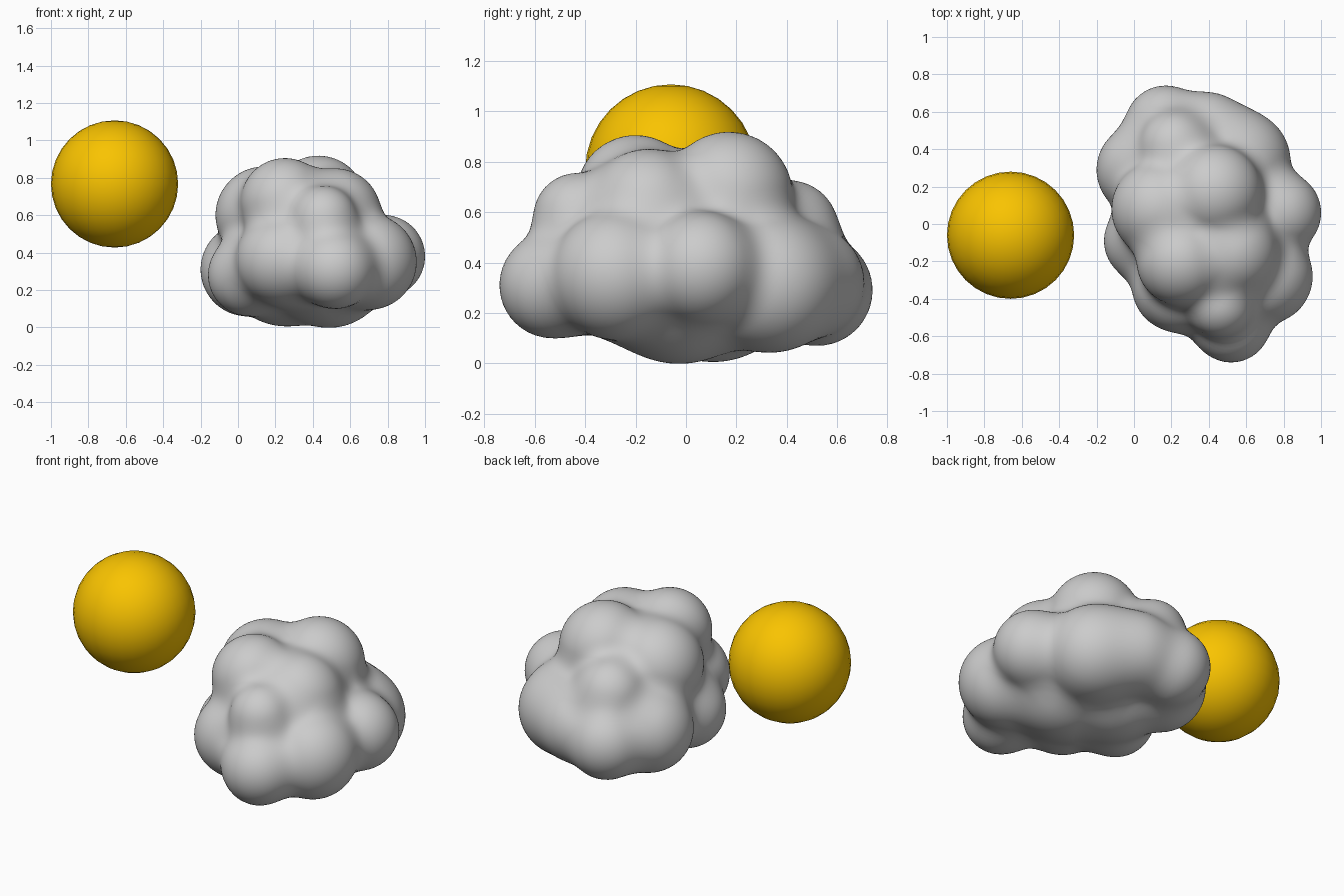
import bpy, bmesh
from mathutils import Vector

if "Cube" in bpy.data.objects:
    bpy.data.objects.remove(bpy.data.objects["Cube"])

# Sun
bpy.ops.mesh.primitive_uv_sphere_add(segments=32, ring_count=16, radius=0.34, location=(-0.66, -0.06, 0.767))
sun = bpy.context.object
sun.name = "sun"
bpy.ops.object.shade_smooth()
mat = bpy.data.materials.new("sun_yellow")
mat.diffuse_color = (0.95, 0.55, 0.0, 1)
mat.use_nodes = True
mat.node_tree.nodes["Principled BSDF"].inputs["Base Color"].default_value = mat.diffuse_color
sun.data.materials.append(mat)

# Cloud puffs: x, y, z, radius
puffs = [(Vector(p[:3]), p[3]) for p in [
    (0.17, 0.52, 0.29, 0.22), (0.40, 0.48, 0.32, 0.22),   # back
    (0.57, 0.34, 0.31, 0.265), (0.78, 0.06, 0.38, 0.22),  # right
    (0.70, -0.28, 0.35, 0.255), (0.52, -0.53, 0.31, 0.21),# right front
    (0.46, -0.43, 0.58, 0.175), (0.22, -0.34, 0.36, 0.225),# front
    (0.25, -0.20, 0.67, 0.235), (0.43, 0.17, 0.665, 0.253),# crown
    (0.14, 0.08, 0.60, 0.26), (0.52, -0.15, 0.605, 0.245),
    (0.22, 0.41, 0.53, 0.195),
    (0.05, 0.29, 0.31, 0.25), (0.06, -0.09, 0.28, 0.22),  # left
    (0.50, -0.03, 0.28, 0.275), (0.24, 0.12, 0.265, 0.255),# underside
]]
CENTRE = Vector((0.40, 0, 0.36))
CORE = Vector((0.42, 0.58, 0.32))
BLEND = 0.09


def cloud_distance(p):
    """Distance to the puffs and inner core, blended softly together."""
    q = p - CENTRE
    d = (Vector((q.x / CORE.x, q.y / CORE.y, q.z / CORE.z)).length - 1) * CORE.z
    for c, r in puffs:
        e = (p - c).length - r
        h = BLEND - abs(d - e)
        d = min(d, e)
        if h > 0:
            d -= h * h / (4 * BLEND)
    return d


# Cloud: shrink a big sphere onto the blended puffs along its rays
bm = bmesh.new()
bmesh.ops.create_icosphere(bm, subdivisions=6, radius=1)
for v in bm.verts:
    ray = v.co.normalized()
    t = 0.95
    for _ in range(25):
        step = cloud_distance(CENTRE + ray * t)
        t -= step * 0.95
        if abs(step) < 0.001:
            break
    v.co = CENTRE + ray * t
for f in bm.faces:
    f.smooth = True
mesh = bpy.data.meshes.new("cloud")
bm.to_mesh(mesh)
bm.free()
cloud = bpy.data.objects.new("cloud", mesh)
bpy.context.collection.objects.link(cloud)
